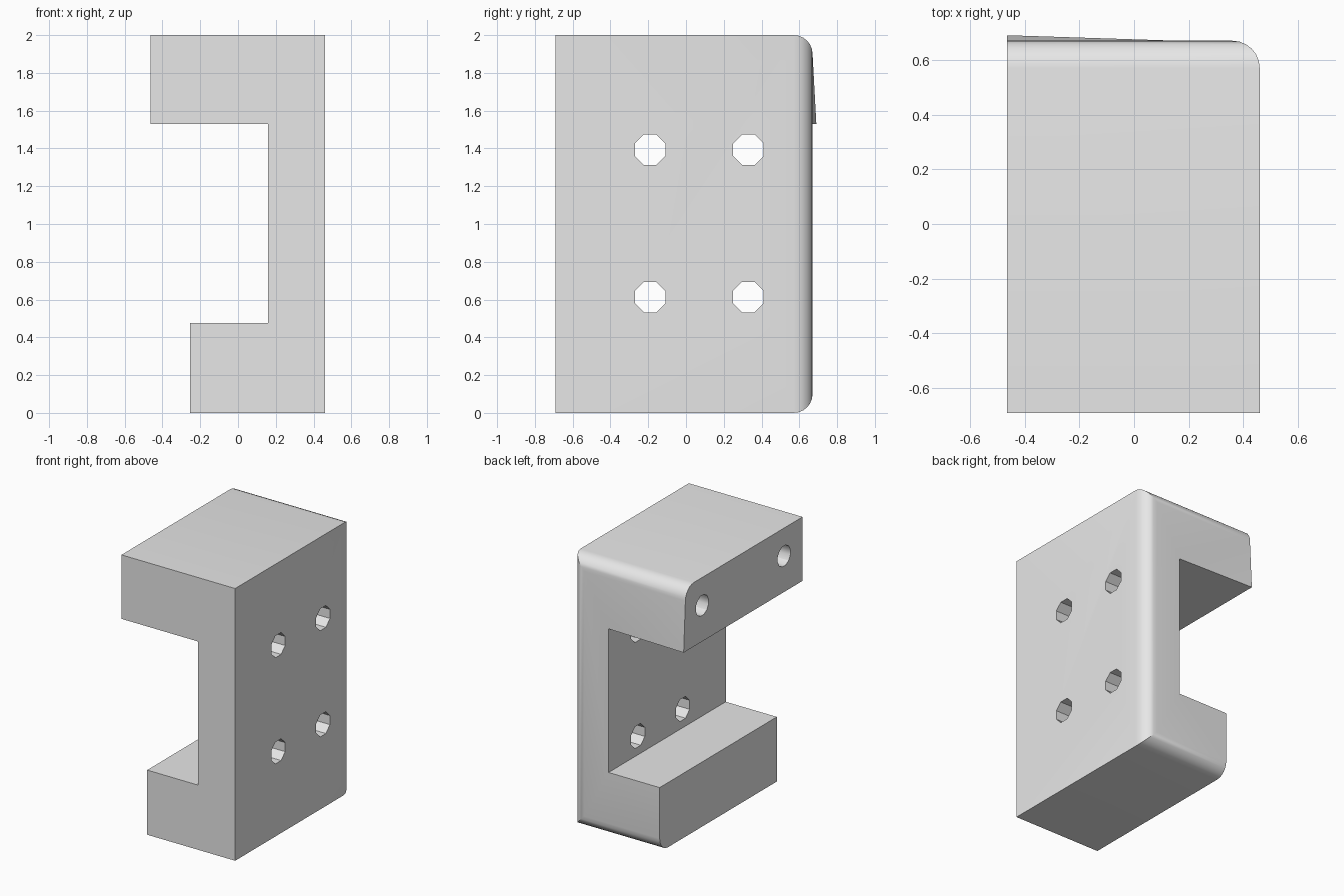
import bpy
import bmesh
import math
from mathutils import Matrix, Vector

if "Cube" in bpy.data.objects:
    bpy.data.objects.remove(bpy.data.objects["Cube"], do_unlink=True)

RIGHT, FRONT, BACK, TOP = 0.46, -0.69, 0.67, 2.0
UPPER_TIP, LOWER_TIP, WEB = -0.464, -0.255, 0.16
UPPER_Z, LOWER_Z = 1.53, 0.475

# Single grey material
grey = bpy.data.materials.new("plain grey")
grey.use_nodes = True
color = (0.8, 0.8, 0.8, 1.0)
grey.diffuse_color = color
grey.node_tree.nodes["Principled BSDF"].inputs["Base Color"].default_value = color


def add_object(name, bm):
    bmesh.ops.recalc_face_normals(bm, faces=bm.faces)
    mesh = bpy.data.meshes.new(name)
    bm.to_mesh(mesh)
    bm.free()
    mesh.materials.append(grey)
    obj = bpy.data.objects.new(name, mesh)
    bpy.context.collection.objects.link(obj)
    return obj


def add_cutters(name, ys, zs, x0, x1, radius, sides):
    """Cylinders along x, used to drill holes."""
    bm = bmesh.new()
    for y in ys:
        for z in zs:
            place = (Matrix.Translation(((x0 + x1) / 2, y, z))
                     @ Matrix.Rotation(math.pi / 2, 4, "Y")
                     @ Matrix.Rotation(math.pi / sides, 4, "Z"))
            bmesh.ops.create_cone(bm, cap_ends=True, segments=sides, radius1=radius,
                                  radius2=radius, depth=x1 - x0, matrix=place)
    obj = add_object(name, bm)
    obj.hide_render = True
    return obj


# C-shaped bracket: profile in xz, extruded along y
profile = [(LOWER_TIP, 0), (RIGHT, 0), (RIGHT, TOP), (UPPER_TIP, TOP),
           (UPPER_TIP, UPPER_Z), (WEB, UPPER_Z), (WEB, LOWER_Z), (LOWER_TIP, LOWER_Z)]
bm = bmesh.new()
face = bm.faces.new([bm.verts.new((x, FRONT, z)) for x, z in profile])
extruded = bmesh.ops.extrude_face_region(bm, geom=[face])["geom"]
bmesh.ops.translate(bm, vec=(0, BACK - FRONT, 0),
                    verts=[g for g in extruded if isinstance(g, bmesh.types.BMVert)])

# Rounded top and bottom edges at the back
rounded = [e for e in bm.edges
           if all(v.co.y > 0 and v.co.z in (0, TOP) for v in e.verts)]
bmesh.ops.bevel(bm, geom=rounded, offset=0.1, segments=6, profile=0.5, affect="EDGES")

# Slightly pulled-out back corner of the upper jaw
corner = min(bm.verts, key=lambda v: (v.co - Vector((UPPER_TIP, BACK, UPPER_Z))).length)
corner.co.y = 0.69
bmesh.ops.triangulate(bm, faces=[f for f in bm.faces if corner in f.verts])
bracket = add_object("bracket", bm)

# Four mounting holes through the web, two blind holes in the upper jaw tip
cutters = [
    add_cutters("mounting_hole_cutter", (-0.19, 0.33), (0.613, 1.393), 0.0, 0.6, 0.087, 8),
    add_cutters("jaw_hole_cutter", (-0.475, 0.475), (1.795,), -0.6, 0.1, 0.076, 12),
]
bpy.ops.object.select_all(action="DESELECT")
bracket.select_set(True)
bpy.context.view_layer.objects.active = bracket
for cutter in cutters:
    mod = bracket.modifiers.new(cutter.name, "BOOLEAN")
    mod.operation = "DIFFERENCE"
    mod.solver = "EXACT"
    mod.object = cutter
    bpy.ops.object.modifier_apply(modifier=mod.name)
    bpy.data.objects.remove(cutter, do_unlink=True)

bpy.ops.object.shade_smooth_by_angle(angle=math.radians(30))
